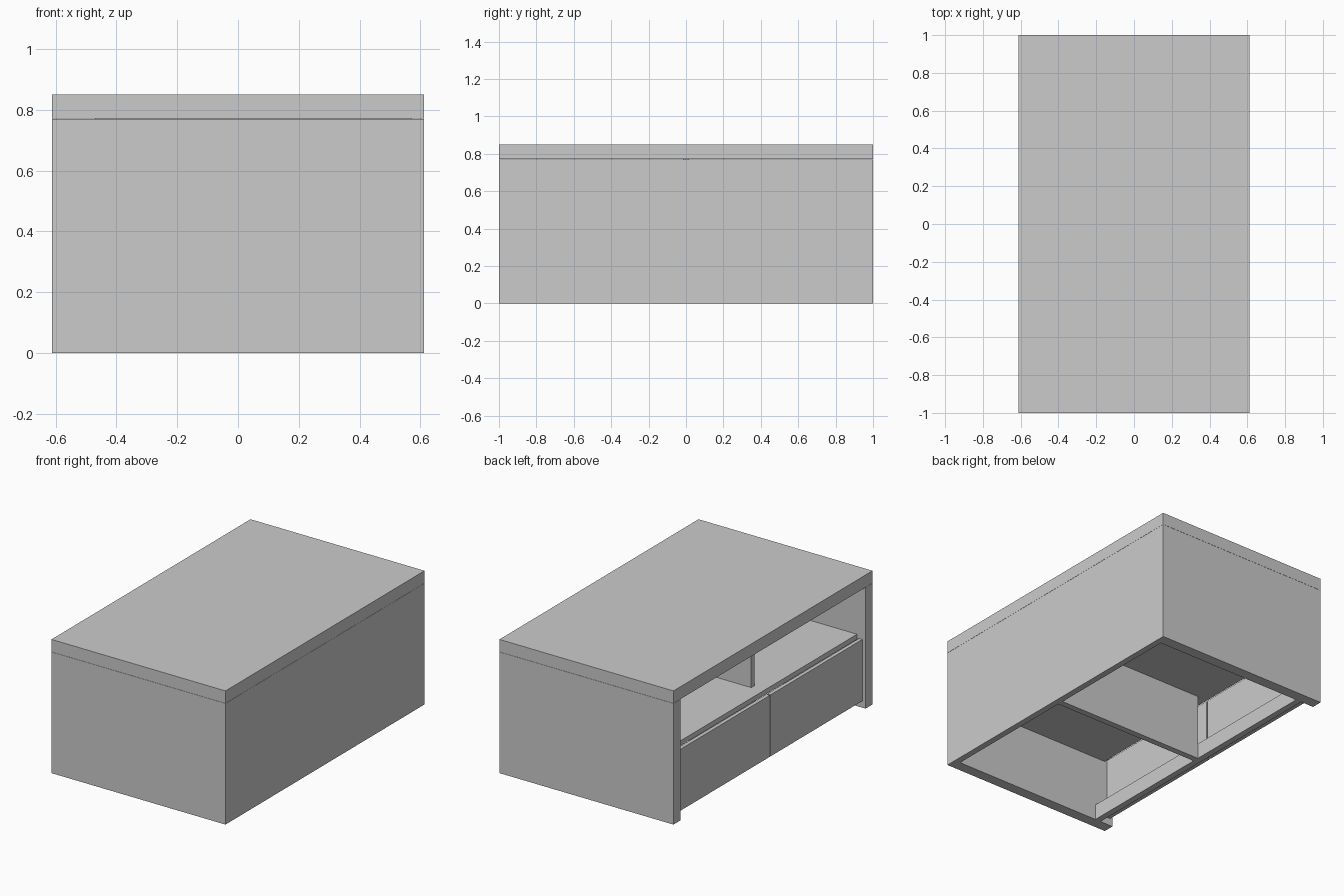
import bpy, bmesh

if "Cube" in bpy.data.objects:
    bpy.data.objects.remove(bpy.data.objects["Cube"])


def prism(name, outline, z0, z1):
    """Extrude a flat outline (x, y) from z0 up to z1."""
    bm = bmesh.new()
    face = bm.faces.new([bm.verts.new((x, y, z0)) for x, y in outline])
    top = bmesh.ops.extrude_face_region(bm, geom=[face])["geom"]
    bmesh.ops.translate(bm, vec=(0, 0, z1 - z0),
                        verts=[v for v in top if isinstance(v, bmesh.types.BMVert)])
    bmesh.ops.recalc_face_normals(bm, faces=bm.faces[:])
    mesh = bpy.data.meshes.new(name)
    bm.to_mesh(mesh)
    bm.free()
    obj = bpy.data.objects.new(name, mesh)
    bpy.context.collection.objects.link(obj)
    return obj


def box(name, x, y, z):
    """Axis-aligned board from (min, max) ranges."""
    return prism(name, [(x[0], y[0]), (x[1], y[0]), (x[1], y[1]), (x[0], y[1])], *z)


X, Y = 0.612, 1.0            # half width and half length
IN_Y, BACK_X = 0.93, 0.572   # inner faces of the sides and the back panel

# Table top
box("table_top", (-X, X), (-Y, Y), (0.771, 0.85))

# U-shaped carcass: two thick sides joined by the back panel, open towards -x
prism("carcass", [(-X, -Y), (X, -Y), (X, Y), (-X, Y), (-X, IN_Y),
                  (BACK_X, IN_Y), (BACK_X, -IN_Y), (-X, -IN_Y)], 0, 0.77)

# Shelf with a divider above and below it
box("shelf", (-0.552, BACK_X), (-IN_Y, IN_Y), (0.425, 0.457))
box("upper_divider", (-0.47, BACK_X), (-0.016, 0.016), (0.457, 0.771))
box("lower_divider", (-0.48, BACK_X), (-0.02, 0.02), (0, 0.425))

# Plinth rail set back behind the fronts
box("plinth_rail", (-0.52, -0.48), (-IN_Y, IN_Y), (0, 0.10))

# Pair of drawer fronts
for side, name in ((-1, "drawer_front_a"), (1, "drawer_front_b")):
    box(name, (-0.592, -0.568), sorted((side * 0.004, side * 0.926)), (0.045, 0.436))
